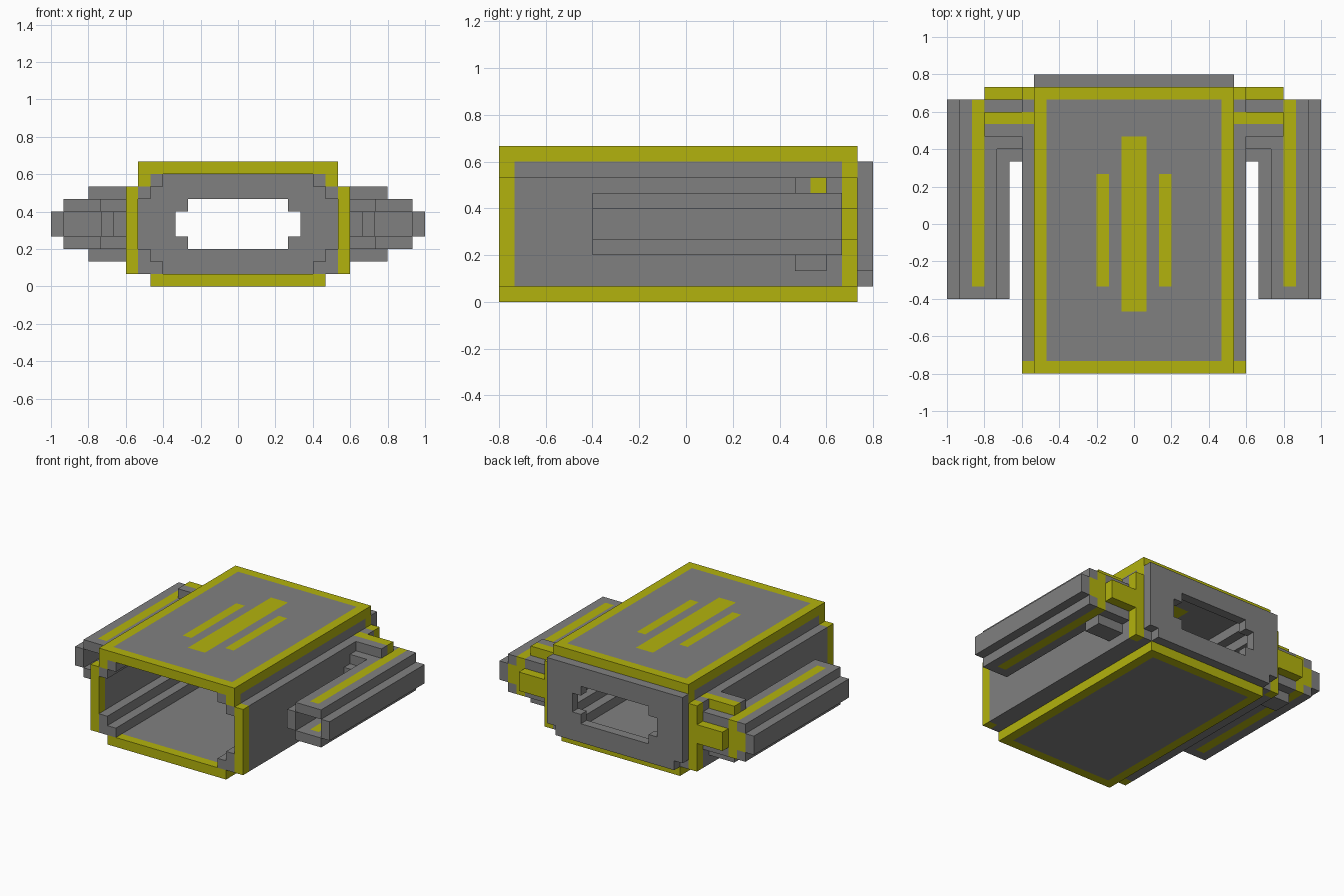
import bpy
import bmesh

cube = bpy.data.objects.get("Cube")
if cube:
    bpy.data.objects.remove(cube, do_unlink=True)

U = 1 / 15  # grid module: every size below is a whole number of modules


def material(name, rgb):
    m = bpy.data.materials.new(name)
    m.diffuse_color = (*rgb, 1)
    m.use_nodes = True
    m.node_tree.nodes["Principled BSDF"].inputs["Base Color"].default_value = (*rgb, 1)
    return m


GREY = material("hull grey", (0.216, 0.216, 0.216))
YELLOW = material("trim yellow", (0.45, 0.45, 0.004))


def part(name, mat, *boxes, mirror=False):
    """One object from boxes (x0, x1, y0, y1, z0, z1); mirror repeats it at -x."""
    bm = bmesh.new()
    for x0, x1, y0, y1, z0, z1 in boxes:
        spans = [(x0, x1), (-x1, -x0)] if mirror else [(x0, x1)]
        for a, b in spans:
            verts = bmesh.ops.create_cube(bm, size=1)["verts"]
            for v in verts:
                v.co.x = (a if v.co.x < 0 else b) * U
                v.co.y = (y0 if v.co.y < 0 else y1) * U
                v.co.z = (z0 if v.co.z < 0 else z1) * U
    bmesh.ops.recalc_face_normals(bm, faces=bm.faces)
    mesh = bpy.data.meshes.new(name)
    bm.to_mesh(mesh)
    bm.free()
    mesh.materials.append(mat)
    obj = bpy.data.objects.new(name, mesh)
    bpy.context.collection.objects.link(obj)
    return obj


def frame(name, half, z0, z1):
    """Yellow border around a roof or floor panel."""
    part(name, YELLOW,
         (-half, half, -12, -11, z0, z1), (-half, half, 10, 11, z0, z1),
         (-half, 1 - half, -11, 10, z0, z1), (half - 1, half, -11, 10, z0, z1))


# Roof: border, grey panels between the stripes, and the stripes
frame("roof_border", 8, 9, 10)
part("roof_stripe_centre", YELLOW, (-1, 1, -7, 7, 9, 10))
part("roof_stripes_side", YELLOW, (2, 3, -5, 4, 9, 10), mirror=True)
part("roof_panel_centre", GREY, (-1, 1, -11, -7, 9, 10), (-1, 1, 7, 10, 9, 10))
part("roof_panels_side", GREY,
     (1, 2, -11, 10, 9, 10), (3, 7, -11, 10, 9, 10),
     (2, 3, -11, -5, 9, 10), (2, 3, 4, 10, 9, 10), mirror=True)

# Floor
frame("floor_border", 7, 0, 1)
part("floor_panel", GREY, (-6, 6, -11, 10, 0, 1))

# Side walls with yellow end posts
part("side_walls", GREY,
     (8, 9, -11, 10, 1, 7), (8, 9, -11, 8, 7, 8), (8, 9, 9, 10, 7, 8), mirror=True)
part("wall_posts", YELLOW,
     (8, 9, -12, -11, 1, 8), (8, 9, 10, 11, 1, 8),
     (7, 8, -12, -11, 8, 9), (7, 8, 10, 11, 8, 9), mirror=True)

# Stepped rails along the inner corners
part("lower_rails", GREY,
     (7, 8, -12, 11, 1, 3), (6, 7, -12, 11, 1, 2), mirror=True)
part("upper_rails", GREY,
     (7, 8, -12, 11, 7, 8), (7, 8, -11, 10, 8, 9), (6, 7, -12, 11, 8, 9), mirror=True)

# Rear plate with a stepped opening
part("rear_plate", GREY,
     (-7, 7, 11, 12, 1, 2), (-8, 8, 11, 12, 2, 3), (-8, 8, 11, 12, 7, 9))
part("rear_plate_sides", GREY,
     (4, 8, 11, 12, 3, 4), (5, 8, 11, 12, 4, 6), (4, 8, 11, 12, 6, 7), mirror=True)

# Stepped arms joining the pods to the hull
part("arms", GREY,
     (9, 10, 5, 6, 4, 6), (9, 10, 6, 10, 4, 6),
     (9, 11, 6, 10, 3, 4), (9, 11, 6, 10, 6, 7),
     (9, 12, 7, 9, 2, 3), (9, 12, 7, 8, 7, 8), mirror=True)
part("arm_top_bars", YELLOW, (8, 12, 8, 9, 7, 8), mirror=True)
part("arm_rear_bars", YELLOW, (9, 12, 10, 11, 4, 6), mirror=True)

# Side pods: hollow tubes open at the front
part("pod_shells", GREY,
     (10, 11, -6, 10, 4, 6), (14, 15, -6, 10, 4, 6), (11, 14, 8, 9, 4, 6), mirror=True)
for name, z in (("pod_top", 6), ("pod_bottom", 3)):
    part(name, GREY,
         (11, 12, -6, 10, z, z + 1), (13, 14, -6, 10, z, z + 1),
         (12, 13, -6, -5, z, z + 1), mirror=True)
    part(name + "_stripe", YELLOW, (12, 13, -5, 10, z, z + 1), mirror=True)
part("pod_end_caps", YELLOW, (11, 14, 9, 10, 4, 6), mirror=True)
